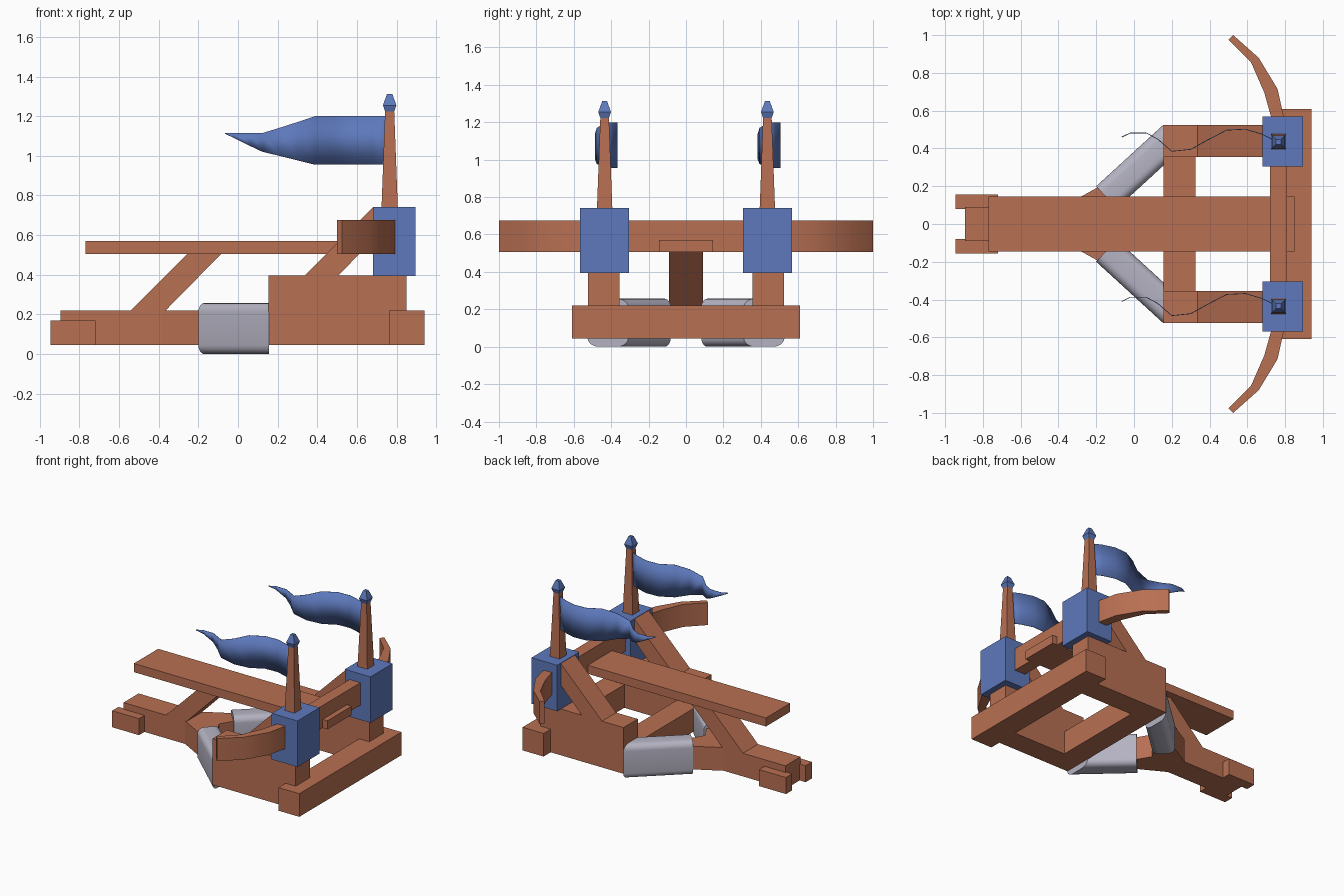
import bpy, bmesh, math
from mathutils import Vector

if "Cube" in bpy.data.objects:
    bpy.data.objects.remove(bpy.data.objects["Cube"])


def material(name, rgb):
    m = bpy.data.materials.new(name)
    m.diffuse_color = (*rgb, 1)
    m.use_nodes = True
    m.node_tree.nodes["Principled BSDF"].inputs["Base Color"].default_value = m.diffuse_color
    return m


WOOD = material("reddish wood", (0.48, 0.16, 0.085))
BLUE = material("blue", (0.11, 0.19, 0.50))
STEEL = material("pale steel", (0.46, 0.45, 0.54))


def loft(name, rings, mat, cap=True, closed=True):
    """Skin a list of equal-length point rings."""
    bm = bmesh.new()
    vs = [[bm.verts.new(p) for p in r] for r in rings]
    n = len(rings[0])
    for a, b in zip(vs, vs[1:]):
        for i in range(n if closed else n - 1):
            j = (i + 1) % n
            bm.faces.new((a[i], a[j], b[j], b[i]))
    if cap:
        bm.faces.new(vs[0])
        bm.faces.new(vs[-1])
    bmesh.ops.recalc_face_normals(bm, faces=bm.faces)
    me = bpy.data.meshes.new(name)
    bm.to_mesh(me)
    bm.free()
    me.materials.append(mat)
    ob = bpy.data.objects.new(name, me)
    bpy.context.collection.objects.link(ob)
    return ob


def smooth(ob, angle):
    bpy.ops.object.select_all(action='DESELECT')
    ob.select_set(True)
    bpy.context.view_layer.objects.active = ob
    bpy.ops.object.shade_smooth_by_angle(angle=math.radians(angle))


def plan(name, pts, z0, z1, mat):
    """Extrude an outline drawn in the top view."""
    return loft(name, [[(x, y, z) for x, y in pts] for z in (z0, z1)], mat)


def side(name, pts, y0, y1, mat):
    """Extrude an outline drawn in the front view."""
    return loft(name, [[(x, y, z) for x, z in pts] for y in (y0, y1)], mat)


def box(name, x, y, z, mat):
    return plan(name, [(x[0], y[0]), (x[1], y[0]), (x[1], y[1]), (x[0], y[1])], *z, mat)


LOW = (0.045, 0.22)

# Central rail, plank and rear strut
plan("rear_rail", [(-0.895, -0.09), (-0.38, -0.09), (-0.19, -0.195), (-0.10, -0.10),
                   (-0.16, 0), (-0.10, 0.10), (-0.19, 0.195), (-0.38, 0.09), (-0.895, 0.09)], *LOW, WOOD)
box("firing_plank", (-0.77, 0.85), (-0.145, 0.145), (0.505, 0.57), WOOD)
side("rear_strut", [(-0.545, 0.215), (-0.37, 0.215), (-0.08, 0.51), (-0.25, 0.51)], -0.09, 0.09, WOOD)

# Cross beams
box("front_cross_beam", (0.765, 0.94), (-0.61, 0.61), LOW, WOOD)
box("inner_cross_beam", (0.155, 0.325), (-0.37, 0.37), LOW, WOOD)
box("bow_centre", (0.72, 0.81), (-0.45, 0.45), (0.505, 0.675), WOOD)

PX, PY = 0.765, 0.435
for s, tag in ((1, "back"), (-1, "front")):
    # Lugs on the rear rail
    box(tag + "_lug", (-0.945, -0.72), (s * 0.08, s * 0.155), (0.045, 0.17), WOOD)

    # Tall side beam and the brace to the tower
    box(tag + "_side_beam", (0.155, 0.85), (s * 0.355, s * 0.525), (0.045, 0.395), WOOD)
    side(tag + "_brace", [(0.33, 0.39), (0.50, 0.39), (0.70, 0.595), (0.70, 0.739), (0.68, 0.739)],
         s * 0.355, s * 0.525, WOOD)

    # Diagonal beam
    plan(tag + "_diagonal", [(-0.20, s * 0.18), (0.16, s * 0.51), (0.16, s * 0.33), (-0.10, s * 0.10)], *LOW, WOOD)

    # Rounded steel sleeve around the diagonal, cut square to the side beam
    d = Vector((0.355, 0.325)).normalized()
    n = Vector((d.y, -d.x))
    rear, fore = [], []
    r = 0.045
    for k, (cw, cz) in enumerate([(0.16 - r, 0.257 - r), (r, 0.257 - r), (r, r), (0.16 - r, r)]):
        for i in range(6):
            a = math.radians(90 * k + 18 * i)
            p = Vector((-0.2, 0.2)) + n * (cw + r * math.cos(a))
            q = p + d * ((0.156 - p.x) / d.x)
            z = cz + r * math.sin(a)
            rear.append((p.x, s * p.y, z))
            fore.append((q.x, s * q.y, z))
    smooth(loft(tag + "_steel_sleeve", [rear, fore], STEEL), 35)

    # Curved bow arm: outer and inner edge stations
    arm = [(0.81, 0.42, 0.72, 0.42), (0.79, 0.58, 0.725, 0.57), (0.76, 0.715, 0.69, 0.695),
           (0.66, 0.88, 0.62, 0.855), (0.525, 1.0, 0.50, 0.975)]
    smooth(loft(tag + "_bow_arm", [[(a, s * b, 0.505), (a, s * b, 0.675), (c, s * e, 0.675), (c, s * e, 0.505)]
                                   for a, b, c, e in arm], WOOD), 35)

    # Blue tower block, tapered pole and finial
    box(tag + "_tower_block", (0.68, 0.895), (s * 0.305, s * 0.568), (0.394, 0.742), BLUE)

    def square(h, z):
        return [(PX + h * i, s * PY + h * j, z) for i, j in ((-1, -1), (1, -1), (1, 1), (-1, 1))]

    loft(tag + "_pole", [square(0.041, 0.74), square(0.023, 1.225)], WOOD)
    loft(tag + "_finial", [square(0.022, 1.22), square(0.034, 1.255), square(0.013, 1.313)], BLUE)

    # Waving banner: x, sideways offset, bottom, top
    wave = [(0.76, 0, 0.955, 1.2), (0.68, 0.04, 0.955, 1.2), (0.59, 0.067, 0.955, 1.2),
            (0.49, 0.062, 0.955, 1.2), (0.39, 0.01, 0.955, 1.2), (0.30, -0.04, 0.977, 1.17),
            (0.20, -0.05, 1.002, 1.138), (0.125, 0.015, 1.02, 1.115), (0.065, 0.047, 1.048, 1.115),
            (-0.02, 0.047, 1.09, 1.115), (-0.065, 0.025, 1.111, 1.115)]
    flag = loft(tag + "_banner", [[(x, s * PY + o, lo), (x, s * PY + o, hi)] for x, o, lo, hi in wave],
                BLUE, cap=False, closed=False)
    smooth(flag, 60)
    sol = flag.modifiers.new("thickness", 'SOLIDIFY')
    sol.thickness = 0.004
    sol.offset = 0
